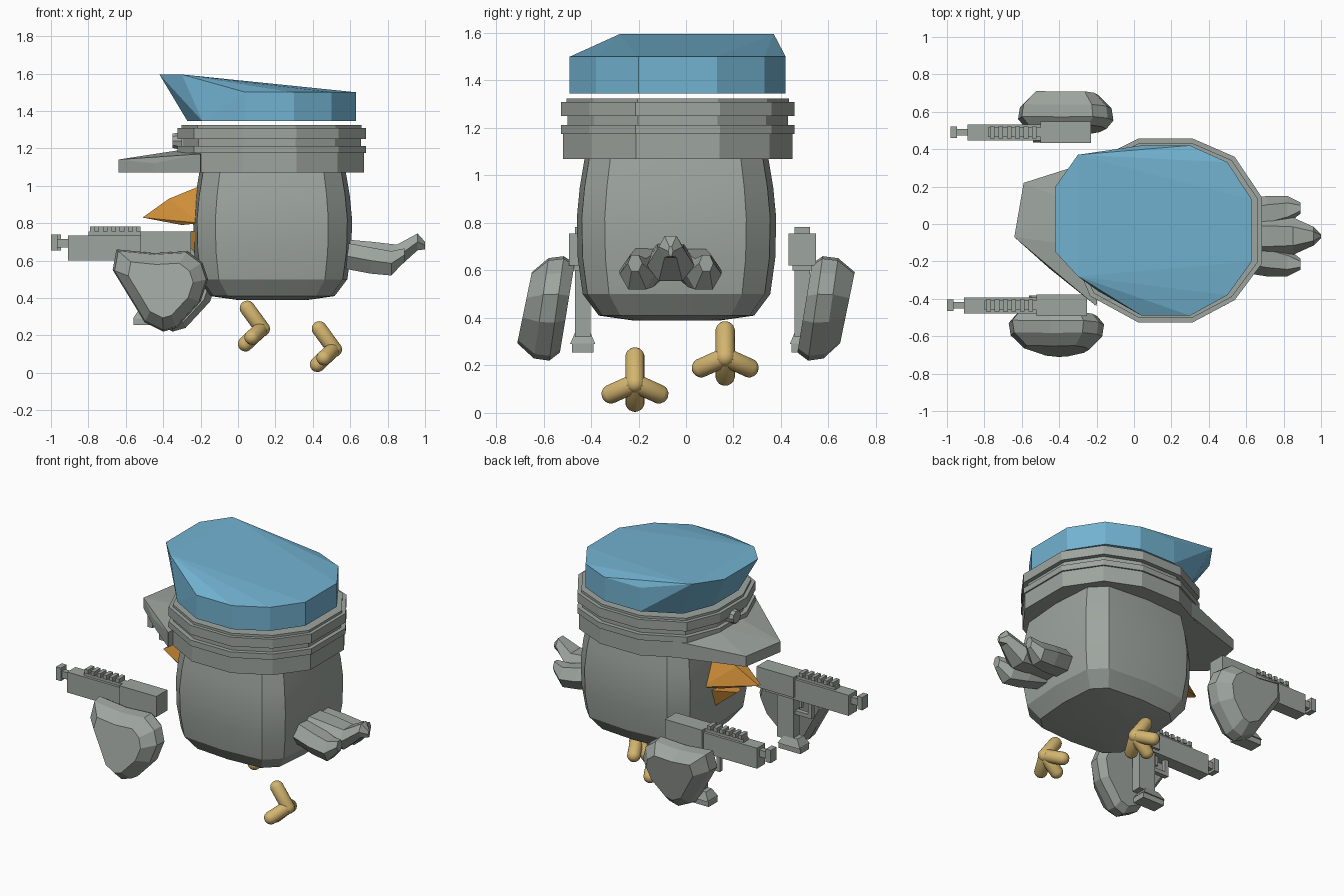
import bpy, bmesh, math
from mathutils import Vector, Matrix

cube = bpy.data.objects.get("Cube")
if cube:
    bpy.data.objects.remove(cube, do_unlink=True)


def material(name, rgb):
    m = bpy.data.materials.new(name)
    m.use_nodes = True
    m.diffuse_color = (*rgb, 1)
    m.node_tree.nodes["Principled BSDF"].inputs["Base Color"].default_value = (*rgb, 1)
    return m


GREY = material("warm grey", (0.34, 0.375, 0.345))
BLUE = material("sky blue", (0.17, 0.45, 0.64))
ORANGE = material("beak orange", (0.62, 0.27, 0.04))
YELLOW = material("foot yellow", (0.65, 0.46, 0.16))


def finish(bm, name, mat, smooth=None):
    bmesh.ops.recalc_face_normals(bm, faces=bm.faces)
    mesh = bpy.data.meshes.new(name)
    bm.to_mesh(mesh)
    bm.free()
    mesh.materials.append(mat)
    ob = bpy.data.objects.new(name, mesh)
    bpy.context.collection.objects.link(ob)
    if smooth:
        bpy.ops.object.select_all(action="DESELECT")
        ob.select_set(True)
        bpy.context.view_layer.objects.active = ob
        bpy.ops.object.shade_smooth_by_angle(angle=math.radians(smooth))
    return ob


def hull(name, pts, mat):
    bm = bmesh.new()
    for p in pts:
        bm.verts.new(p)
    res = bmesh.ops.convex_hull(bm, input=bm.verts)
    loose = {v for v in res["geom_interior"] + res["geom_unused"]
             if isinstance(v, bmesh.types.BMVert)}
    bmesh.ops.delete(bm, geom=list(loose), context="VERTS")
    bmesh.ops.dissolve_limit(bm, angle_limit=0.02, verts=bm.verts, edges=bm.edges)
    return finish(bm, name, mat)


def loft(name, rings, mat, smooth=None):
    bm = bmesh.new()
    rows = [[bm.verts.new(p) for p in ring] for ring in rings]
    n = len(rows[0])
    for a, b in zip(rows, rows[1:]):
        for i in range(n):
            j = (i + 1) % n
            bm.faces.new((a[i], a[j], b[j], b[i]))
    bm.faces.new(rows[0])
    bm.faces.new(rows[-1])
    return finish(bm, name, mat, smooth)


def add_box(bm, x0, x1, width, z0, z1, y=0):
    mat = Matrix.Translation(((x0 + x1) / 2, y, (z0 + z1) / 2)) @ \
        Matrix.Diagonal((x1 - x0, width, z1 - z0, 1))
    bmesh.ops.create_cube(bm, size=1, matrix=mat)


CX, CY = 0.185, -0.04  # middle of the body and hat

# Body: rounded box with a soft ridge down the middle of each side
quarter = [(1, 0), (0.95, 0.7), (0.72, 0.94)]
section = []
for k in range(4):
    c, s = round(math.cos(k * math.pi / 2)), round(math.sin(k * math.pi / 2))
    section += [(x * c - y * s, x * s + y * c) for x, y in quarter]
levels = [(0.39, 0.45), (0.41, 0.78), (0.5, 0.94), (0.65, 0.99), (0.82, 1),
          (0.95, 0.97), (1.1, 0.91)]
loft("body", [[(CX + x * 0.425 * s, CY + y * 0.42 * s, z) for x, y in section]
              for z, s in levels], GREY, 28)

# Hat crown: slanted front, top falling towards the back
base = [(-.27, -.16), (-.27, .1), (-.19, .3), (.04, .42), (.3, .42), (.5, .33),
        (.63, .13), (.63, -.2), (.5, -.38), (.3, -.49), (.04, -.49), (-.19, -.36)]
front_top = {0: (-.42, -.15), 1: (-.42, .2), 2: (-.3, .37), 11: (-.3, -.28)}
crown = [(x, y, 1.345) for x, y in base]
crown += [(*front_top[i], 1.595) if i in front_top else (*p, 1.5)
          for i, p in enumerate(base)]
hull("hat_crown", crown, BLUE)

# Hat band: stepped rings
steps = [(1.07, 1.1), (1.175, 1.1), (1.175, 1.12), (1.213, 1.12), (1.213, 1.06),
         (1.25, 1.06), (1.25, 1.12), (1.31, 1.12), (1.31, 1.07), (1.325, 1.07)]
loft("hat_band", [[(CX + (x - CX) * s, CY + (y - CY) * (s - 0.04), z) for x, y in base]
                  for z, s in steps], GREY)

# Visor
rim = [(-.2, -.44, 1.17), (-.45, -.24, 1.12), (-.64, -.07, 1.14), (-.59, .22, 1.14),
       (-.33, .29, 1.16), (-.15, .36, 1.18)]
hull("visor", rim + [(x, y, 1.072) for x, y, z in rim] +
     [(-.25, -.12, 1.2), (-.25, .08, 1.2)], GREY)

# Hat badge
bm = bmesh.new()
bmesh.ops.create_cone(bm, cap_ends=True, segments=10, radius1=0.05, radius2=0.04, depth=0.05,
                      matrix=Matrix.Translation((-.325, -.03, 1.24)) @
                      Matrix.Rotation(-math.pi / 2, 4, "Y"))
finish(bm, "hat_badge", GREY)


# Beak
def both_sides(pts):
    return [(x, CY + s * y, z) for x, y, z in pts for s in (-1, 1)]


hull("upper_beak", both_sides([(-.2, .17, .8), (-.2, .06, 1.0), (-.37, .04, .93),
                               (-.51, .01, .83), (-.3, .1, .79)]), ORANGE)
hull("lower_beak", both_sides([(-.2, .12, .76), (-.2, .07, .62), (-.36, .02, .75)]), ORANGE)


# Tail: a raised middle feather and two lower side feathers
def feather(name, sections):
    hexagon = [(1, 0), (.5, 1), (-.5, 1), (-1, 0), (-.5, -1), (.5, -1)]
    loft(name, [[(x, CY - 0.025 + y + a * w, z + b * h) for a, b in hexagon]
                for x, y, z, w, h in sections], GREY)


feather("tail_middle", [(.55, 0, .64, .11, .075), (.72, 0, .635, .11, .065),
                        (.85, 0, .62, .1, .065), (.96, 0, .7, .05, .045),
                        (1.0, 0, .68, .01, .02)])
for side, s in (("left", -1), ("right", 1)):
    feather("tail_" + side, [(.55, s * .09, .63, .1, .07), (.71, s * .12, .6, .095, .07),
                             (.82, s * .14, .585, .075, .065), (.89, s * .15, .63, .03, .035)])


# Wing hands: flat rounded paddles, leaning slightly
paddle = [(-.65, .66), (-.67, .55), (-.56, .37), (-.5, .27), (-.4, .22), (-.33, .24),
          (-.2, .38), (-.16, .5), (-.19, .59), (-.27, .65), (-.45, .64)]


def wing(name, side, shift):
    rings = []
    for out, s in ((0.5, .85), (.545, 1), (.61, .96), (.68, .68)):
        rings.append([(-.41 + shift + (x + .41) * s,
                       side * out + .14 * (z - .44), .45 + (z - .45) * s)
                      for x, z in paddle])
    loft(name, rings, GREY)


# Toy blasters
def blaster(name, x, y):
    bm = bmesh.new()
    add_box(bm, -.91, -.3, .085, .6, .735)           # barrel housing
    add_box(bm, -.52, -.25, .115, .62, .755)         # rear block
    add_box(bm, -.97, -.9, .035, .67, .715)          # muzzle neck
    add_box(bm, -1.0, -.965, .06, .655, .74)         # muzzle tip
    add_box(bm, -.8, -.52, .05, .735, .755)          # top rail
    for i in range(6):
        add_box(bm, -.79 + i * .045, -.765 + i * .045, .065, .755, .782)
    add_box(bm, -.5, -.38, .065, .32, .62)           # grip
    add_box(bm, -.62, -.595, .03, .5, .61)           # trigger guard
    add_box(bm, -.62, -.48, .03, .49, .515)
    add_box(bm, -.545, -.525, .02, .54, .61)         # trigger
    foot = bmesh.ops.create_cone(bm, cap_ends=True, segments=4, radius1=.1, radius2=.06,
                                 depth=.05, matrix=Matrix.Translation((-.48, 0, .315)) @
                                 Matrix.Diagonal((1.15, .75, 1, 1)) @
                                 Matrix.Rotation(math.pi / 4, 4, "Z"))
    add_box(bm, -.56, -.4, .09, .255, .295)          # grip foot
    bmesh.ops.translate(bm, verts=bm.verts, vec=(x, y, 0))
    finish(bm, name, GREY)


wing("right_wing", -1, 0)
wing("left_wing", 1, .05)
blaster("right_blaster", 0, -.435)
blaster("left_blaster", .02, .49)


# Feet: a short leg and three toes made of capsules
def add_capsule(bm, a, b, r):
    a, b = Vector(a), Vector(b)
    axis = b - a
    made = bmesh.ops.create_uvsphere(bm, u_segments=16, v_segments=9, radius=r)["verts"]
    for v in made:
        if v.co.z > 0:
            v.co.z += axis.length
    turn = Vector((0, 0, 1)).rotation_difference(axis).to_matrix().to_4x4()
    bmesh.ops.transform(bm, verts=made, matrix=Matrix.Translation(a) @ turn)


def foot(name, x, y, z):
    bm = bmesh.new()
    add_capsule(bm, (x - .09, y, z + .11), (x - .01, y, z), .041)
    for dx, dy, dz in ((-.1, 0, -.08), (-.065, .1, -.045), (-.065, -.1, -.045)):
        add_capsule(bm, (x - .015, y, z), (x + dx, y + dy, z + dz), .041)
    finish(bm, name, YELLOW, 60)


foot("left_foot", .14, .165, .235)
foot("right_foot", .525, -.215, .125)
